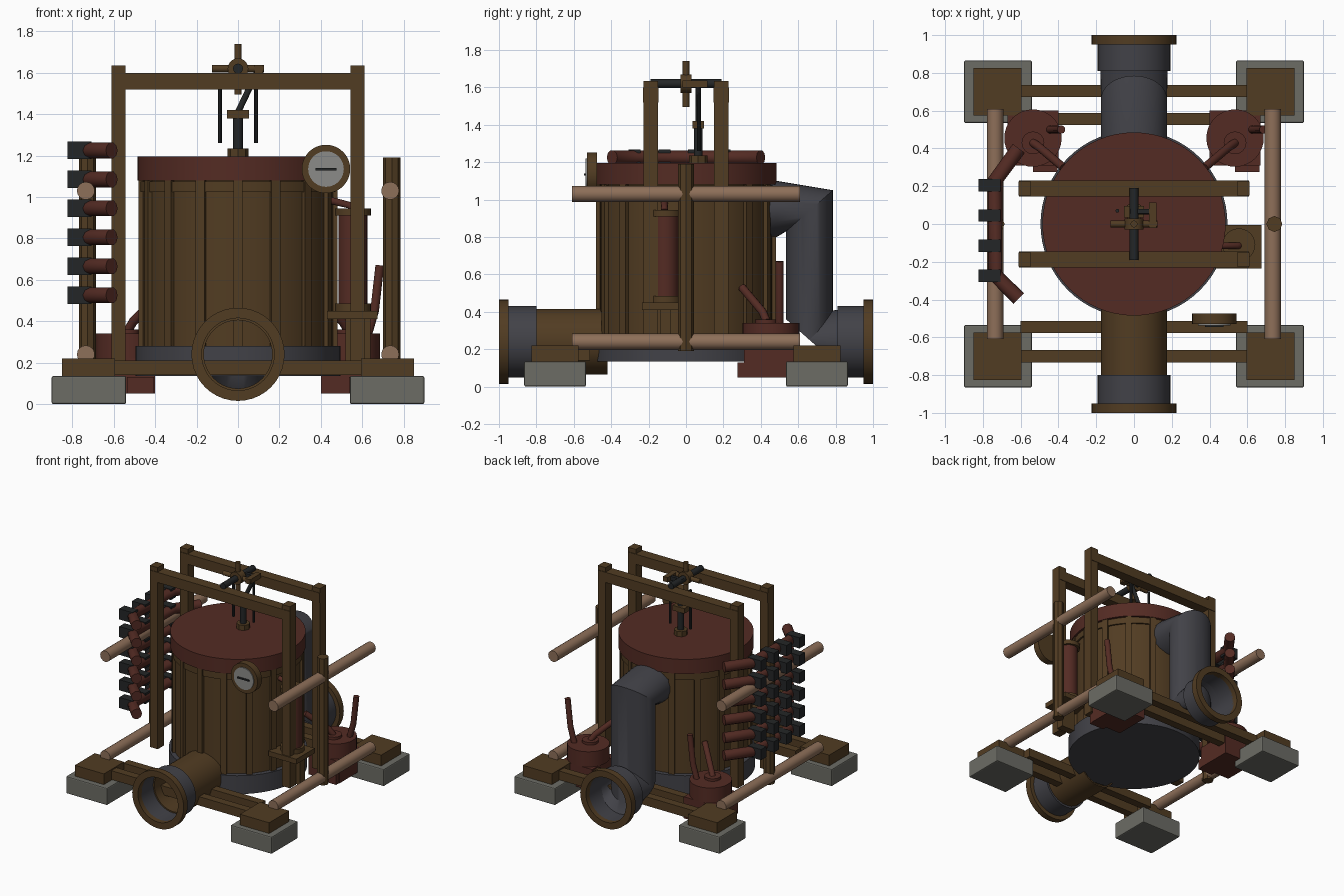
import bpy, bmesh, math
from mathutils import Vector

if "Cube" in bpy.data.objects:
    bpy.data.objects.remove(bpy.data.objects["Cube"])


def material(name, r, g, b):
    m = bpy.data.materials.new(name)
    m.use_nodes = True
    m.diffuse_color = (r, g, b, 1)
    m.node_tree.nodes["Principled BSDF"].inputs["Base Color"].default_value = (r, g, b, 1)
    return m


WOOD = material("brown wood", 0.083, 0.045, 0.016)
RED = material("rust red", 0.088, 0.024, 0.017)
STEEL = material("dark grey steel", 0.054, 0.054, 0.064)
IRON = material("black iron", 0.017, 0.019, 0.02)
STONE = material("concrete", 0.15, 0.15, 0.13)
TAN = material("tan pole", 0.27, 0.16, 0.1)
DIAL = material("dial grey", 0.26, 0.26, 0.25)


def finish(name, bm, mat, smooth=True):
    bmesh.ops.recalc_face_normals(bm, faces=bm.faces)
    mesh = bpy.data.meshes.new(name)
    bm.to_mesh(mesh)
    bm.free()
    mesh.materials.append(mat)
    ob = bpy.data.objects.new(name, mesh)
    bpy.context.collection.objects.link(ob)
    if smooth:
        bpy.ops.object.select_all(action='DESELECT')
        ob.select_set(True)
        bpy.context.view_layer.objects.active = ob
        bpy.ops.object.shade_smooth_by_angle(angle=math.radians(35))
    return ob


def box(name, mat, x, y, z, bevel=0):
    """Box from (low, high) ranges on each axis."""
    bm = bmesh.new()
    bmesh.ops.create_cube(bm, size=1)
    for v in bm.verts:
        v.co = [r[0] if c < 0 else r[1] for c, r in zip(v.co, (x, y, z))]
    ob = finish(name, bm, mat, False)
    if bevel:
        mod = ob.modifiers.new("soft edge", 'BEVEL')
        mod.width, mod.segments = bevel, 2
    return ob


def rod(name, mat, p, q, r, sides=16):
    p, q = Vector(p), Vector(q)
    bm = bmesh.new()
    bmesh.ops.create_cone(bm, cap_ends=True, segments=sides, radius1=r, radius2=r, depth=(q - p).length)
    turn = (q - p).to_track_quat('Z', 'Y')
    for v in bm.verts:
        v.co = turn @ v.co + (p + q) / 2
    return finish(name, bm, mat)


def loft(name, mat, rings, loop=False, sides=40):
    """Skin ellipses given as (y, z, uy, uz, half width in x)."""
    bm = bmesh.new()
    loops = []
    for y, z, uy, uz, w in rings:
        angles = [math.tau * i / sides for i in range(sides)]
        loops.append([bm.verts.new((w * math.cos(a), y + uy * math.sin(a), z + uz * math.sin(a))) for a in angles])
    pairs = list(zip(loops, loops[1:])) + ([(loops[-1], loops[0])] if loop else [])
    for a, b in pairs:
        for i in range(sides):
            j = (i + 1) % sides
            bm.faces.new((a[i], a[j], b[j], b[i]))
    return finish(name, bm, mat)


def tube(name, mat, y0, y1, outer, inner, z=0.24):
    """Open hollow pipe along y."""
    loft(name, mat, [(y, z, 0, r, r) for y, r in ((y0, outer), (y1, outer), (y1, inner), (y0, inner))], True)


def pipe(name, mat, points, r):
    """Bent round pipe through the given points."""
    cu = bpy.data.curves.new(name, 'CURVE')
    cu.dimensions = '3D'
    cu.bevel_depth, cu.bevel_resolution, cu.use_fill_caps = r, 3, True
    sp = cu.splines.new('POLY')
    sp.points.add(len(points) - 1)
    for pt, co in zip(sp.points, points):
        pt.co = (*co, 1)
    cu.materials.append(mat)
    ob = bpy.data.objects.new(name, cu)
    bpy.context.collection.objects.link(ob)
    bpy.ops.object.select_all(action='DESELECT')
    ob.select_set(True)
    bpy.context.view_layer.objects.active = ob
    bpy.ops.object.convert(target='MESH')


def staves(name, mat, count, r, width, depth, z0, z1, offset=0):
    """Ring of upright slats around the tank."""
    bm = bmesh.new()
    for i in range(count):
        a = math.tau * (i + offset) / count
        out, side = Vector((math.cos(a), math.sin(a), 0)), Vector((-math.sin(a), math.cos(a), 0))
        cube = bmesh.ops.create_cube(bm, size=1)["verts"]
        for v in cube:
            z = z0 if v.co.z < 0 else z1
            v.co = out * (r + v.co.x * depth) + side * v.co.y * width + Vector((0, 0, z))
    finish(name, bm, mat, False)


# Tank
rod("tank_base", STEEL, (0, 0, 0.135), (0, 0, 0.28), 0.495, 64)
rod("tank_body", WOOD, (0, 0, 0.28), (0, 0, 1.08), 0.46, 64)
rod("tank_band", WOOD, (0, 0, 1.025), (0, 0, 1.075), 0.473, 64)
staves("tank_battens", WOOD, 16, 0.463, 0.045, 0.034, 0.28, 1.08)
rod("tank_lid", RED, (0, 0, 1.08), (0, 0, 1.195), 0.485, 64)

# Front inlet pipe
tube("front_pipe", WOOD, -0.81, -0.42, 0.176, 0.165)
tube("front_collar", STEEL, -0.96, -0.8, 0.192, 0.175)
tube("front_flange", WOOD, -1.0, -0.95, 0.225, 0.175)

# Rear pipe, bent from the tank side down to the flange
loft("rear_elbow_pipe", STEEL, [
    (0.42, 0.95, 0, 0.15, 0.175), (0.485, 0.95, 0, 0.15, 0.175),
    (0.66, 0.94, 0.125, 0.11, 0.175), (0.66, 0.25, 0.125, -0.11, 0.175),
    (0.83, 0.24, 0, -0.175, 0.178)])
tube("rear_collar", STEEL, 0.81, 0.96, 0.192, 0.175)
tube("rear_flange", WOOD, 0.95, 1.0, 0.225, 0.175)

# Footings and base rails
for sx in (-1, 1):
    for sy in (-1, 1):
        def span(s, a, b):
            return sorted((s * a, s * b))
        box("footing", STONE, span(sx, 0.54, 0.9), span(sy, 0.535, 0.865), (0, 0.135), 0.008)
        box("footing_pad", WOOD, span(sx, 0.595, 0.85), span(sy, 0.575, 0.825), (0.135, 0.22))
for y in (-0.7, -0.545, 0.555, 0.705):
    box("base_rail", WOOD, (-0.6, 0.6), (y - 0.032, y + 0.032), (0.14, 0.21))

# Gantry frames
for y in (-0.188, 0.188):
    for x in (-0.578, 0.578):
        box("gantry_post", WOOD, (x - 0.034, x + 0.034), (y - 0.038, y + 0.038), (0.2, 1.635))
    box("gantry_beam", WOOD, (-0.61, 0.61), (y - 0.042, y + 0.042), (1.52, 1.6))

# Side poles
for x in (-0.735, 0.735):
    rod("upright_pole", WOOD, (x + 0.008, 0, 0.19), (x + 0.008, 0, 1.19), 0.042, 8)
    for z in (0.24, 1.03):
        rod("carry_pole", TAN, (x, -0.61, z), (x, 0.61, z), 0.043)

# Stacked heat pipes with clamps on the left
for i in range(6):
    z = 0.525 + 0.14 * i
    pipe("heat_pipe", RED, [(-0.61, 0.4, z), (-0.735, 0.23, z), (-0.735, -0.27, z), (-0.61, -0.395, z)], 0.04)
    for k in range(4):
        y = 0.205 - 0.16 * k
        box("pipe_clamp", IRON, (-0.823, -0.707), (y - 0.033, y + 0.033), (z - 0.042, z + 0.042))

# Rear pumps
for s in (-1, 1):
    x = s * 0.535
    box("pump_box", RED, (x - 0.135, x + 0.135), (0.31, 0.6), (0.05, 0.22))
    box("pump_foot", RED, (x, x + 0.13), (0.275, 0.31), (0.05, 0.13))
    rod("pump_drum", RED, (x, 0.455, 0.22), (x, 0.455, 0.34), 0.152, 32)
    rod("pump_hub", RED, (x, 0.43, 0.34), (x, 0.43, 0.36), 0.06)
    pipe("pump_riser", RED, [(x + 0.09, 0.5, 0.33), (x + 0.125, 0.5, 0.45), (x + 0.15, 0.5, 0.67)], 0.022)
    pipe("pump_feed", RED, [(x, 0.43, 0.35), (x - s * 0.03, 0.41, 0.4), (x - s * 0.16, 0.3, 0.53)], 0.022)

# Side cylinder on its bracket
box("cylinder_bracket", WOOD, (0.43, 0.675), (-0.235, -0.005), (0.41, 0.45))
box("bracket_leg", WOOD, (0.52, 0.64), (-0.14, -0.08), (0.2, 0.41))
rod("side_cylinder", RED, (0.555, -0.11, 0.45), (0.555, -0.11, 0.92), 0.07, 24)
for z in (0.45, 0.91):
    rod("cylinder_cap", WOOD, (0.555, -0.11, z), (0.555, -0.11, z + 0.035), 0.087, 24)
pipe("cylinder_pipe", RED, [(0.555, -0.115, 0.94), (0.54, -0.115, 0.96), (0.44, -0.115, 0.985)], 0.018)

# Gauge
rod("gauge_case", WOOD, (0.425, -0.475, 1.135), (0.425, -0.53, 1.135), 0.117, 40)
rod("gauge_face", DIAL, (0.425, -0.53, 1.135), (0.425, -0.537, 1.135), 0.086, 40)
box("gauge_needle", IRON, (0.375, 0.475), (-0.545, -0.537), (1.128, 1.14))

# Spindle and linkage
rod("spindle_base", WOOD, (0, 0.065, 1.19), (0, 0.065, 1.235), 0.05, 8)
rod("spindle", IRON, (0, 0.065, 1.2), (0, 0.065, 1.41), 0.023)
box("spindle_nut", WOOD, (-0.052, 0.052), (0.035, 0.095), (1.38, 1.42))
rod("connecting_rod", IRON, (0, 0.065, 1.41), (0.1, 0.065, 1.62), 0.015)
for x in (-0.088, 0.088):
    rod("hanging_rod", IRON, (x, 0.07, 1.26), (x, 0.07, 1.57), 0.01, 10)

# Drive shaft, cross handle and crank
rod("drive_shaft", IRON, (0, -0.19, 1.62), (0, 0.19, 1.62), 0.024)
rod("handle_hub", WOOD, (0, -0.03, 1.62), (0, 0.03, 1.62), 0.05, 20)
rod("upright_handle", WOOD, (0, 0, 1.495), (0, 0, 1.74), 0.018)
rod("cross_handle", WOOD, (-0.125, 0, 1.62), (0.125, 0, 1.62), 0.018)
box("crank_pin", WOOD, (0.08, 0.12), (-0.02, 0.115), (1.6, 1.638))
box("crank_arm", IRON, (-0.02, 0.09), (0.055, 0.08), (1.605, 1.635))
